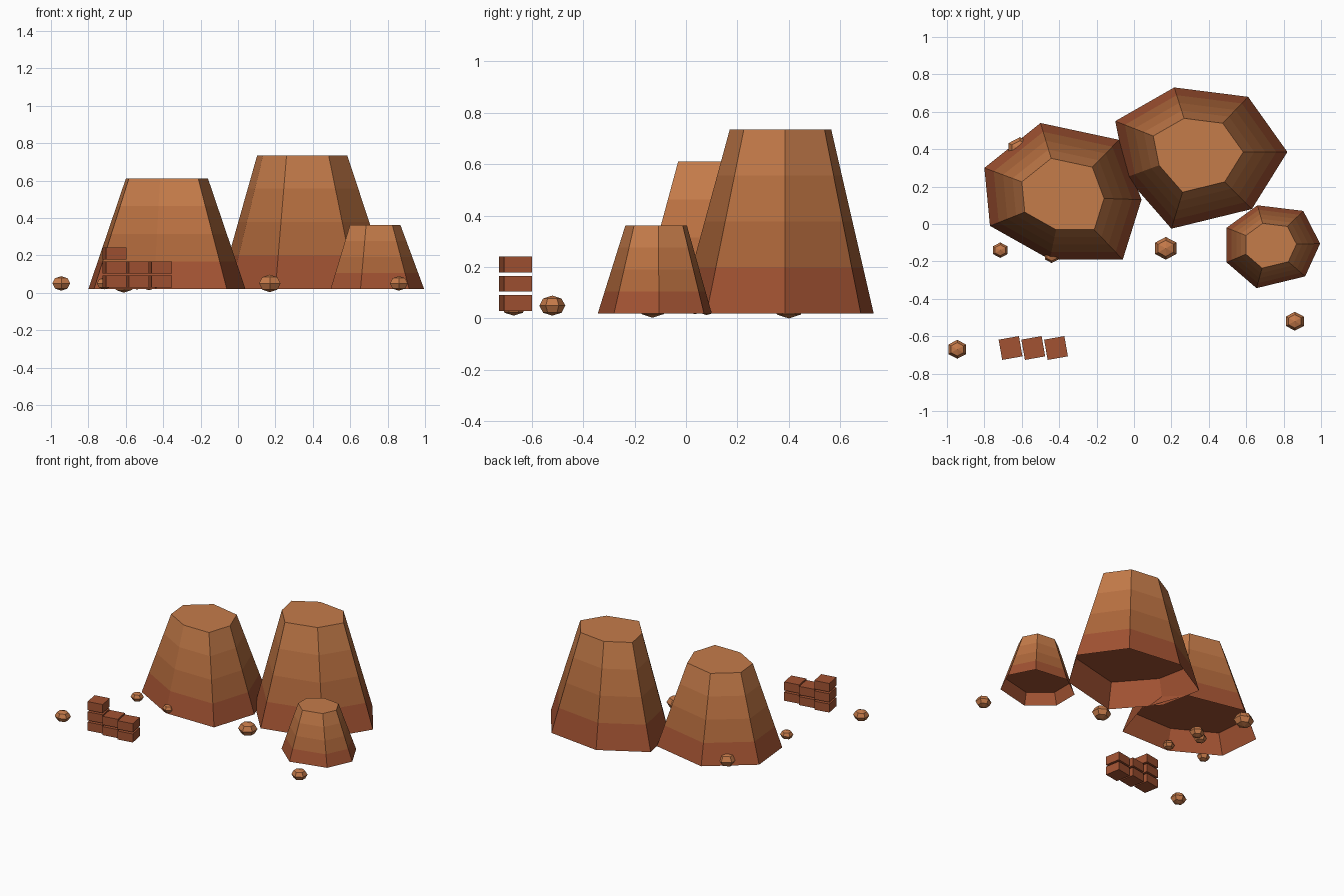
import bpy, bmesh, math
from mathutils import Vector, Matrix

if "Cube" in bpy.data.objects:
    bpy.data.objects.remove(bpy.data.objects["Cube"])


def material(name, rgb):
    m = bpy.data.materials.new(name)
    m.diffuse_color = (*rgb, 1)
    m.use_nodes = True
    m.node_tree.nodes["Principled BSDF"].inputs["Base Color"].default_value = m.diffuse_color
    return m


BANDS = [material("strata_low", (0.36, 0.085, 0.032)),
         material("strata_mid_low", (0.42, 0.135, 0.043)),
         material("strata_mid_high", (0.49, 0.165, 0.053)),
         material("strata_top", (0.56, 0.20, 0.068))]
BRICK = material("brick", (0.36, 0.085, 0.032))
STONE = material("stone", (0.55, 0.19, 0.066))


def finish(name, bm, mats):
    me = bpy.data.meshes.new(name)
    bm.to_mesh(me)
    bm.free()
    for m in mats:
        me.materials.append(m)
    ob = bpy.data.objects.new(name, me)
    bpy.context.collection.objects.link(ob)
    return ob


# Seven-sided tapered mesa: four coloured bands, each an open-bottomed frustum with a cap
def mesa(name, outline, centre, taper, top, bottom=0.02):
    bm = bmesh.new()
    c = Vector(centre)
    rings = []
    for i in range(5):
        t = i / 4
        s = 1 + (taper - 1) * t
        z = bottom + (top - bottom) * t
        rings.append([bm.verts.new((*(c + (Vector(p) - c) * s), z)) for p in outline])
    n = len(outline)
    for b in range(4):
        lo, hi = rings[b], rings[b + 1]
        for k in range(n):
            j = (k + 1) % n
            bm.faces.new((lo[k], lo[j], hi[j], hi[k])).material_index = b
        bm.faces.new(hi).material_index = b
    finish(name, bm, BANDS)


# Outlines run counter-clockwise
mesa("left_mesa",
     [(0.04, 0.13), (-0.08, 0.45), (-0.50, 0.54), (-0.80, 0.30),
      (-0.77, -0.01), (-0.45, -0.19), (-0.06, -0.19)],
     (-0.38, 0.144), 0.523, 0.61)
mesa("tall_mesa",
     [(0.82, 0.385), (0.61, 0.68), (0.215, 0.73), (-0.10, 0.55),
      (-0.04, 0.25), (0.20, -0.025), (0.63, 0.08)],
     (0.325, 0.384), 0.523, 0.735)
mesa("small_mesa",
     [(0.995, -0.105), (0.905, 0.07), (0.66, 0.10), (0.495, -0.02),
      (0.495, -0.205), (0.655, -0.343), (0.915, -0.28)],
     (0.72, -0.11), 0.54, 0.362)


# Scattered flattened stones: x, y, radius
stones = [(-0.945, -0.67, 0.055), (-0.715, -0.14, 0.045), (-0.61, 0.40, 0.07),
          (-0.44, -0.17, 0.042), (0.17, -0.13, 0.066), (0.86, -0.52, 0.055),
          (-0.476, 0.08, 0.052), (-0.54, 0.035, 0.047)]
for i, (x, y, r) in enumerate(stones):
    bm = bmesh.new()
    bmesh.ops.create_uvsphere(bm, u_segments=6, v_segments=4, radius=r)
    bmesh.ops.transform(bm, verts=bm.verts,
                        matrix=Matrix.Translation((x, y, 0.05)) @ Matrix.Diagonal((1, 0.92, 0.71, 1)))
    finish(f"stone_{i + 1}", bm, [STONE])


# Ruined wall: three brick columns, the first one taller
for col, count in enumerate((3, 2, 2)):
    for row in range(count):
        bm = bmesh.new()
        bmesh.ops.create_cube(bm, size=1)
        bmesh.ops.transform(bm, verts=bm.verts,
                            matrix=Matrix.Translation((-0.66 + 0.1215 * col, -0.663, 0.06 + 0.075 * row))
                            @ Matrix.Rotation(math.radians(10), 4, 'Z')
                            @ Matrix.Diagonal((0.11, 0.11, 0.062, 1)))
        finish(f"brick_{col + 1}_{row + 1}", bm, [BRICK])
